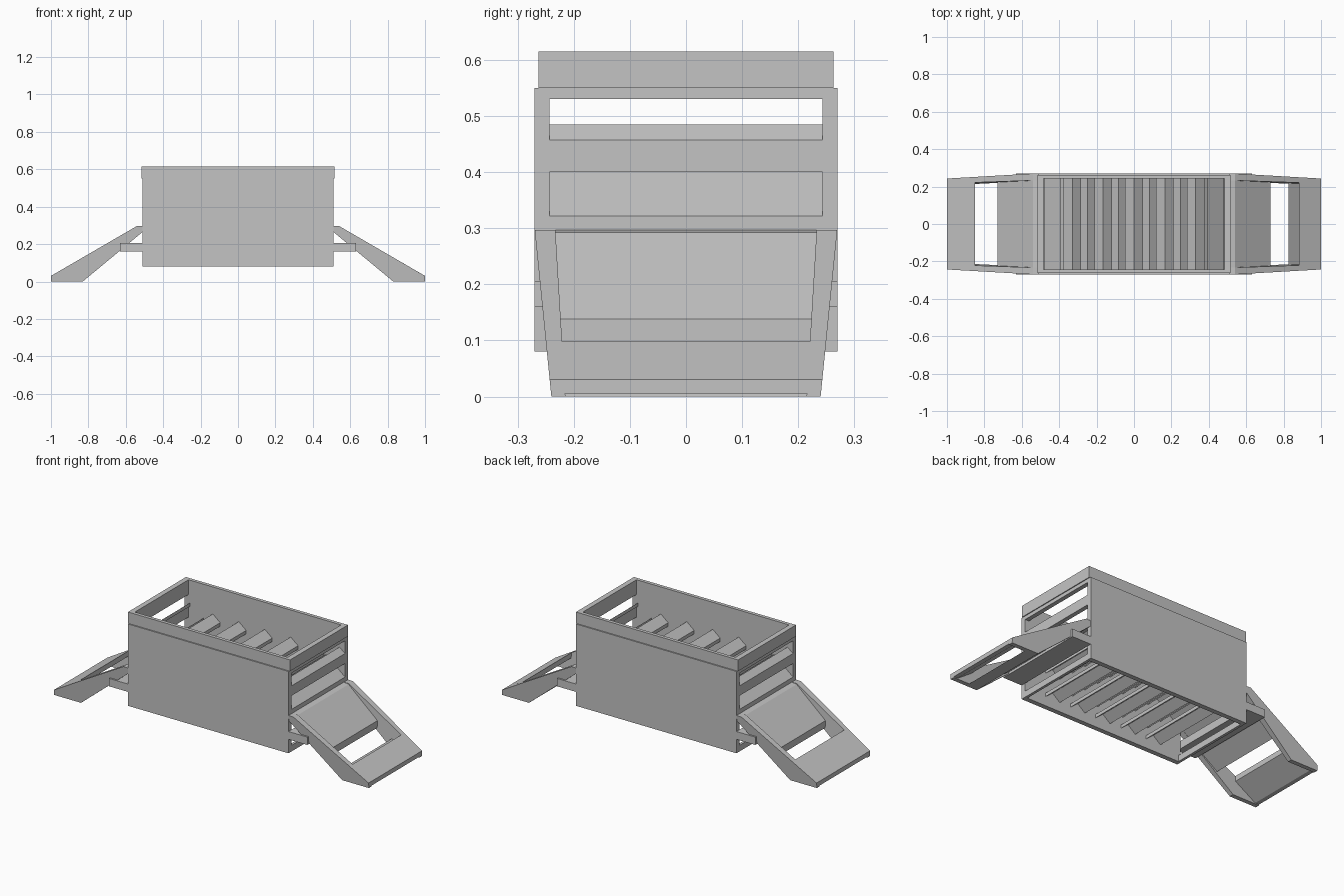
import bpy, bmesh

if "Cube" in bpy.data.objects:
    bpy.data.objects.remove(bpy.data.objects["Cube"])

grey = bpy.data.materials.new("plain grey")
grey.use_nodes = True
grey.diffuse_color = (0.55, 0.55, 0.55, 1)
grey.node_tree.nodes["Principled BSDF"].inputs["Base Color"].default_value = grey.diffuse_color


def prism(name, profile, low, high, sx=1):
    """Extrude an x-z profile along y; low and high give the y limits at each z."""
    bm = bmesh.new()
    rings = [[bm.verts.new((sx * x, side(z), z)) for x, z in profile] for side in (low, high)]
    n = len(profile)
    for ring in rings:
        bm.faces.new(ring)
    for i in range(n):
        j = (i + 1) % n
        bm.faces.new((rings[0][i], rings[0][j], rings[1][j], rings[1][i]))
    bmesh.ops.recalc_face_normals(bm, faces=bm.faces)
    mesh = bpy.data.meshes.new(name)
    bm.to_mesh(mesh)
    bm.free()
    mesh.materials.append(grey)
    obj = bpy.data.objects.new(name, mesh)
    bpy.context.collection.objects.link(obj)


def across(name, profile, half, sx=1):
    prism(name, profile, lambda z: -half, lambda z: half, sx)


def rect(x0, x1, z0, z1):
    return [(x0, z0), (x1, z0), (x1, z1), (x0, z1)]


def slat(x0, z0, x1, z1, t):
    return [(x0, z0), (x1, z1), (x1, z1 - t), (x0, z0 - t)]


# Ramp side outline narrows in y towards the ground
def ramp_outer(z):
    return 0.24 + 0.1 * z


def ramp_inner(z):
    return 0.215 + 0.06 * z


# Long walls and the raised rim above them
for side, s in (("front", -1), ("back", 1)):
    prism(side + "_wall", rect(-0.51, 0.51, 0.08, 0.55),
          lambda z: s * 0.243, lambda z: s * 0.27)
    prism(side + "_rim", rect(-0.515, 0.515, 0.55, 0.615),
          lambda z: s * 0.243, lambda z: s * 0.263)

for side, s in (("left", 1), ("right", -1)):
    # End wall made of rails with open windows between them
    across(side + "_rim", rect(0.485, 0.515, 0.55, 0.615), 0.243, s)
    across(side + "_bottom_rail", rect(0.495, 0.51, 0.08, 0.115), 0.243, s)
    for z0, z1 in ((0.29, 0.322), (0.40, 0.457), (0.53, 0.55)):
        across(side + "_end_rail", rect(0.485, 0.51, z0, z1), 0.243, s)

    # Sloped slats rising inwards from the windows
    across(side + "_upper_slat", slat(0.51, 0.457, 0.475, 0.485, 0.02), 0.243, s)
    across(side + "_middle_slat", slat(0.51, 0.322, 0.39, 0.42, 0.02), 0.243, s)
    across(side + "_lower_slat", slat(0.51, 0.29, 0.33, 0.43, 0.02), 0.243, s)

    # Support bar under the ramp
    across(side + "_support_bar", rect(0.51, 0.63, 0.16, 0.205), 0.27, s)

    # Ramp: two tapering cheeks, a recessed chute floor and a hollow foot
    cheek = [(0.51, 0.265), (0.51, 0.297), (0.54, 0.297), (1, 0.03), (1, 0), (0.83, 0)]
    for y in (-1, 1):
        prism(side + "_ramp_cheek", cheek,
              lambda z: y * ramp_inner(z), lambda z: y * ramp_outer(z), s)
    chute = [(0.51, 0.265), (0.51, 0.297), (0.54, 0.292), (0.73, 0.138), (0.73, 0.098)]
    prism(side + "_chute_floor", chute, lambda z: -ramp_inner(z), ramp_inner, s)
    edge, edge_z = (0.883, 0.098) if s > 0 else (0.85, 0.117)
    foot = [(edge, edge_z), (1, 0.03), (1, 0.005), (0.975, 0.005), (edge, edge_z - 0.03)]
    prism(side + "_ramp_foot", foot, lambda z: -ramp_inner(z), ramp_inner, s)

# Low end strip of the chute floor inside the left ramp
prism("left_chute_strip", [(0.825, 0.062), (0.9, 0), (0.83, 0), (0.825, 0.01)],
      lambda z: -ramp_inner(z), ramp_inner)

# Staggered rows of peaked louvres inside the box
pitch, half_width, rise, thick = 0.165, 0.047, 0.038, 0.02
for row in range(5):
    count = 5 - row % 2
    peak = 0.46 - 0.0675 * row
    for i in range(count):
        cx = (i - (count - 1) / 2) * pitch
        across("louvre", [(cx - half_width, peak - rise), (cx, peak),
                          (cx + half_width, peak - rise),
                          (cx + half_width, peak - rise - thick),
                          (cx, peak - thick),
                          (cx - half_width, peak - rise - thick)], 0.243)
